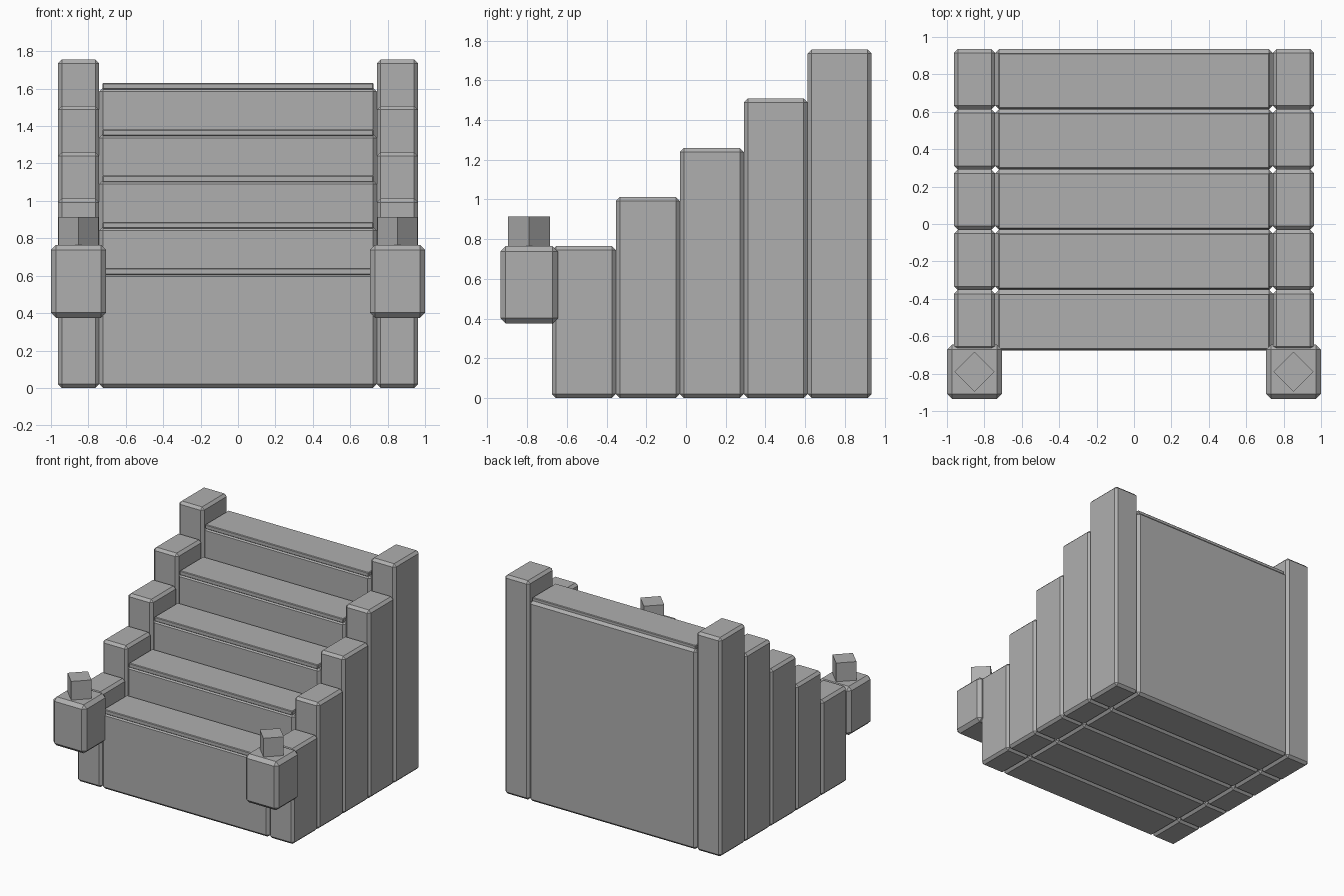
import bpy
import bmesh
from math import radians
from mathutils import Matrix, Vector

default_cube = bpy.data.objects.get("Cube")
if default_cube:
    bpy.data.objects.remove(default_cube, do_unlink=True)

stone = bpy.data.materials.new("grey_stone")
stone.use_nodes = True
GREY = (0.43, 0.43, 0.43, 1)
stone.diffuse_color = GREY
stone.node_tree.nodes["Principled BSDF"].inputs["Base Color"].default_value = GREY


def block(name, low, high, bevel=0.0, turn=0.0):
    """Chamfered box between two corners, optionally turned about z."""
    low, high = Vector(low), Vector(high)
    size = high - low
    bm = bmesh.new()
    bmesh.ops.create_cube(bm, size=1, matrix=Matrix.Diagonal((*size, 1)))
    if bevel:
        bmesh.ops.bevel(bm, geom=bm.edges[:], offset=bevel, segments=1,
                        affect='EDGES', clamp_overlap=True)
    mesh = bpy.data.meshes.new(name)
    bm.to_mesh(mesh)
    bm.free()
    mesh.materials.append(stone)
    obj = bpy.data.objects.new(name, mesh)
    obj.location = (low + high) / 2
    obj.rotation_euler.z = turn
    bpy.context.collection.objects.link(obj)
    return obj


STEPS = 5
FRONT, DEPTH = -0.675, 0.322
FIRST_TOP, RISE = 0.765, 0.2475
INNER, OUTER = 0.742, 0.962
CHAMFER = 0.02
SIDES = (("left", 1), ("right", -1))

for i in range(STEPS):
    y0 = FRONT + i * DEPTH
    y1 = y0 + DEPTH
    wall_top = FIRST_TOP + i * RISE
    riser_top = wall_top - 0.15

    # Step body with a thin tread on top
    block(f"step_{i + 1}", (-INNER, y0, 0), (INNER, y1, riser_top), CHAMFER)
    block(f"tread_{i + 1}", (-0.725, y0 + 0.005, riser_top - 0.01),
          (0.725, y1 - CHAMFER, riser_top + 0.025), 0.005)

    # Stepped side walls
    for side, s in SIDES:
        xa, xb = sorted((s * INNER, s * OUTER))
        block(f"{side}_wall_{i + 1}", (xa, y0, 0), (xb, y1, wall_top), CHAMFER)

# Newel blocks with turned cube finials
for side, s in SIDES:
    x, y = s * 0.853, -0.79
    block(f"{side}_newel", (x - 0.147, y - 0.145, 0.375),
          (x + 0.147, y + 0.145, 0.765), 0.027)
    block(f"{side}_finial", (x - 0.075, y - 0.075, 0.765),
          (x + 0.075, y + 0.075, 0.915), turn=radians(45))
